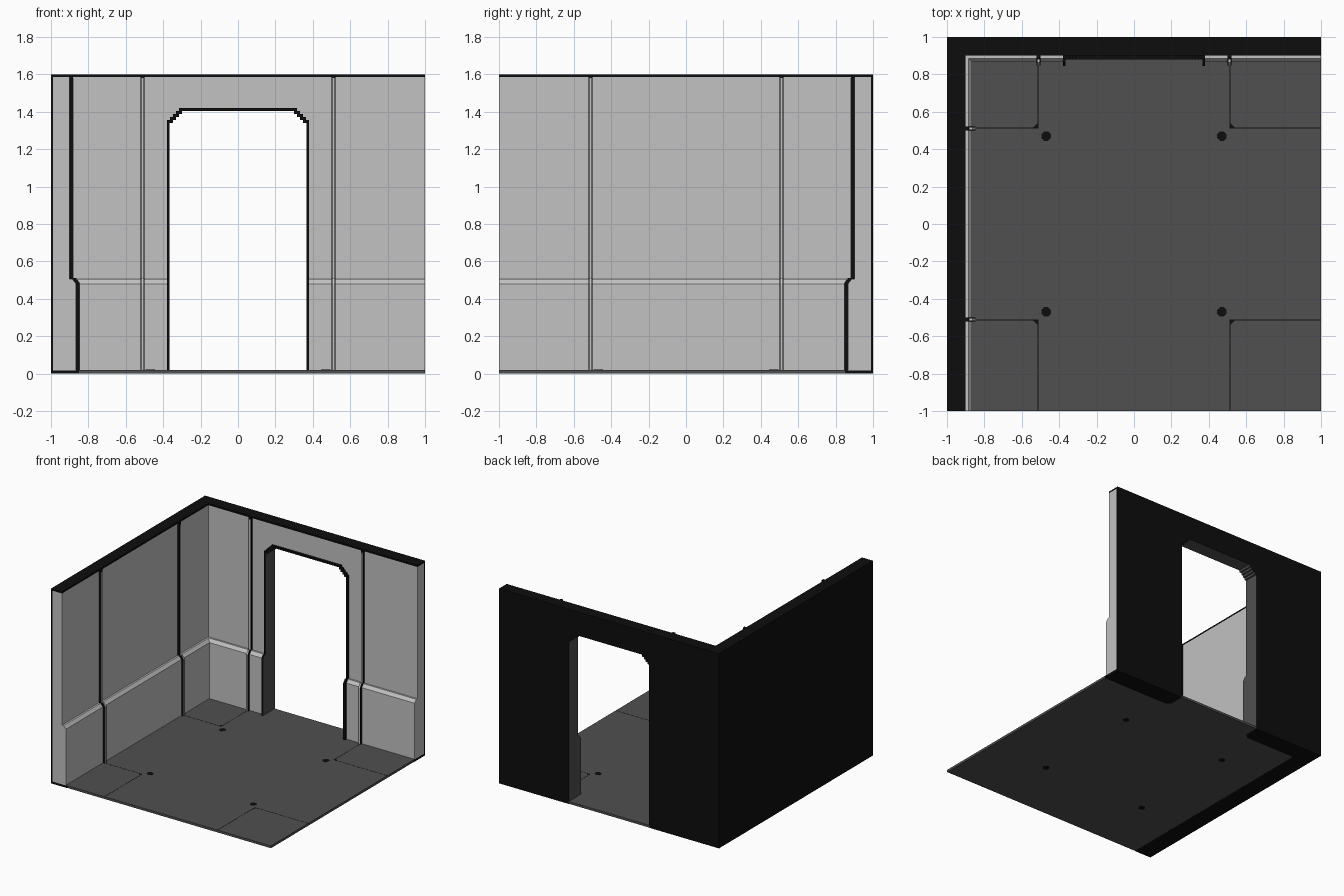
import bpy, bmesh, math
from mathutils import Vector

if "Cube" in bpy.data.objects:
    bpy.data.objects.remove(bpy.data.objects["Cube"])


def material(name, v):
    m = bpy.data.materials.new(name)
    m.use_nodes = True
    m.diffuse_color = (v, v, v, 1)
    bsdf = next(n for n in m.node_tree.nodes if n.type == 'BSDF_PRINCIPLED')
    bsdf.inputs["Base Color"].default_value = (v, v, v, 1)
    return m


BLACK = material("black", 0.004)
FLOOR = material("dark grey", 0.08)
WALL = material("light grey", 0.54)


def prism(name, pts, axis, a, b, mats, rule=None):
    """Extrude a 2D outline along an axis from a to b."""
    def place(p, t):
        return {'x': (t, p[0], p[1]), 'y': (p[0], t, p[1]), 'z': (p[0], p[1], t)}[axis]
    bm = bmesh.new()
    lo = [bm.verts.new(place(p, a)) for p in pts]
    hi = [bm.verts.new(place(p, b)) for p in pts]
    bm.faces.new(lo)
    bm.faces.new(hi)
    n = len(pts)
    for i in range(n):
        j = (i + 1) % n
        bm.faces.new((lo[i], lo[j], hi[j], hi[i]))
    bmesh.ops.recalc_face_normals(bm, faces=bm.faces)
    bm.normal_update()
    if rule:
        for f in bm.faces:
            f.material_index = rule(f.calc_center_median(), f.normal)
    me = bpy.data.meshes.new(name)
    bm.to_mesh(me)
    bm.free()
    for m in mats:
        me.materials.append(m)
    ob = bpy.data.objects.new(name, me)
    bpy.context.collection.objects.link(ob)
    return ob


def box(name, x0, x1, y0, y1, z0, z1, mat):
    return prism(name, [(x0, y0), (x1, y0), (x1, y1), (x0, y1)], 'z', z0, z1, [mat])


def door_path(e, z0=0.0):
    """Door outline from right foot to left foot, grown by e, with stepped corners."""
    half = [(0.365 + e, z0), (0.365 + e, 1.34 + e)]
    d = 0.065 / 4
    for k in range(4):
        x, z = 0.365 + e - d * k, 1.34 + e + d * k
        half += [(x - d, z), (x - d, z + d)]
    return half + [(-x, z) for x, z in reversed(half)]


def on_left(profile):
    return [(-1 + d, z) for d, z in profile]


def on_back(profile):
    return [(1 - d, z) for d, z in profile]


def door_wall(x0, top):
    return [(1, 0.018)] + [(1, top), (x0, top), (x0, 0.018)] + door_path(0.005, 0.018)[::-1]


# Wall cores, dark outer skins and top caps
box("left_wall", -0.988, -0.9, -1, 0.988, 0.018, 1.586, WALL)
box("left_wall_skin", -1, -0.988, -1, 1, 0.018, 1.586, BLACK)
prism("back_wall", door_wall(-0.9, 1.586), 'y', 0.9, 0.988, [WALL])
prism("back_wall_skin", door_wall(-0.988, 1.586), 'y', 0.988, 1, [BLACK])
prism("wall_top_cap", [(-1, -1), (-0.9, -1), (-0.9, 0.9), (1, 0.9), (1, 1), (-1, 1)],
      'z', 1.586, 1.6, [BLACK])

# Lower wall panelling with a sloped ledge
wainscot = [(0.1, 0.018), (0.135, 0.018), (0.135, 0.48), (0.115, 0.505), (0.1, 0.505)]
prism("left_wainscot", on_left(wainscot), 'y', -1, 0.9, [WALL])
for side, x0, x1 in (("right", -0.9, -0.372), ("left", 0.372, 1)):
    prism("back_wainscot_" + side, on_back(wainscot), 'x', x0, x1, [WALL])


# Vertical ribs: dark body with a narrow light face
def rib(e, top):
    return [(0.1, 0.018), (0.153 + e, 0.018), (0.153 + e, 0.483),
            (0.134 + e, 0.51 + e), (0.118 + e, 0.51 + e), (0.118 + e, top), (0.1, top)]


for s in (-1, 1):
    for name, prof, w, mat in (("rib", rib(0, 1.6), 0.01, BLACK),
                               ("rib_face", rib(0.002, 1.58), 0.006, WALL)):
        c = 0.51 * s
        tag = "_a" if s < 0 else "_b"
        prism("left_wall_" + name + tag, on_left(prof), 'y', c - w, c + w, [mat])
        prism("back_wall_" + name + tag, on_back(prof), 'x', c - w, c + w, [mat])


# Door frame: dark outside, grey on the faces towards the opening
def reveal(c, n):
    return int(abs(n.y) < 0.5 and n.dot(Vector((0, c.y, 0.7)) - c) > 0)


prism("door_frame", door_path(0.015, 0.018) + door_path(0, 0.018)[::-1],
      'y', 0.88, 0.9995, [BLACK, FLOOR], reveal)
foot = [(0.12, 0.018), (0.155, 0.018), (0.155, 0.483), (0.136, 0.51), (0.12, 0.51)]
for side, x0, x1 in (("right", -0.38, -0.365), ("left", 0.365, 0.38)):
    prism("door_frame_foot_" + side, on_back(foot), 'x', x0, x1, [BLACK, FLOOR],
          lambda c, n: int(n.x * c.x < -0.1))

# Dark footing under the walls
box("left_footing", -1, -0.85, -1, 1, 0, 0.018, BLACK)
for side, pts in (("right", [(-0.85, 0.85), (-0.4, 0.85), (-0.37, 0.88), (-0.37, 1), (-0.85, 1)]),
                  ("left", [(1, 0.85), (0.4, 0.85), (0.37, 0.88), (0.37, 1), (1, 1)])):
    prism("back_footing_" + side, pts, 'z', 0, 0.018, [BLACK])

# Floor slab running out through the doorway
prism("floor", [(-0.87, -0.999), (0.999, -0.999), (0.999, 0.87), (0.368, 0.87),
                (0.368, 0.999), (-0.368, 0.999), (-0.368, 0.87), (-0.87, 0.87)],
      'z', 0.001, 0.02, [FLOOR])

# Floor seams, corner wedges and bolts, one set per corner
for sx in (-1, 1):
    for sy in (-1, 1):
        tag = ("_left" if sx > 0 else "_right") + ("_back" if sy > 0 else "_front")
        c, w = 0.513, 0.002
        ex = 0.998 if sx > 0 else 0.865
        ey = 0.865 if sy > 0 else 0.998
        outline = [(c - w, c - w), (ex, c - w), (ex, c + w), (c + 0.026, c + w),
                   (c + w, c + 0.026), (c + w, ey), (c - w, ey)]
        prism("floor_seam" + tag, [(sx * x, sy * y) for x, y in outline],
              'z', 0.0195, 0.0206, [BLACK])
        ring = [math.radians(22.5 + 45 * k) for k in range(8)]
        prism("floor_bolt" + tag, [(0.47 * sx + 0.027 * math.cos(t),
                                    0.47 * sy + 0.027 * math.sin(t)) for t in ring],
              'z', 0, 0.021, [BLACK])
